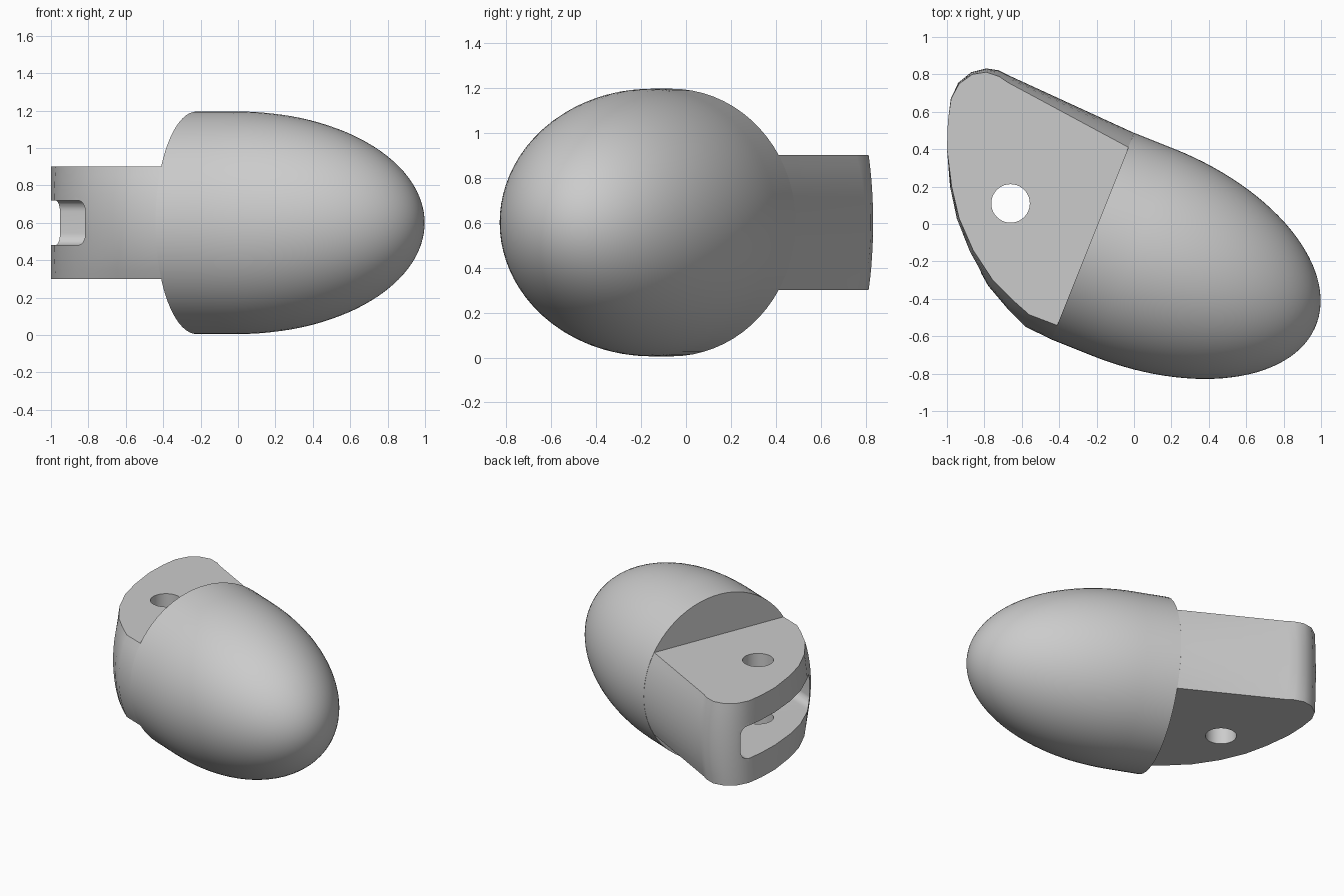
import bpy, bmesh, math
from mathutils import Matrix, Vector

if "Cube" in bpy.data.objects:
    bpy.data.objects.remove(bpy.data.objects["Cube"])

R, ZC = 0.595, 0.6                       # body radius and axis height
ANGLE = math.radians(-21.8)              # body axis direction in plan
FRAME = Matrix.Translation((-0.22, -0.065, ZC)) @ Matrix.Rotation(ANGLE, 4, 'Z')

grey = bpy.data.materials.new("light_grey")
grey.diffuse_color = (0.6, 0.6, 0.6, 1)
grey.use_nodes = True
grey.node_tree.nodes["Principled BSDF"].inputs["Base Color"].default_value = grey.diffuse_color


def make(name, bm):
    bmesh.ops.recalc_face_normals(bm, faces=bm.faces)
    me = bpy.data.meshes.new(name)
    bm.to_mesh(me)
    bm.free()
    ob = bpy.data.objects.new(name, me)
    bpy.context.collection.objects.link(ob)
    me.materials.append(grey)
    return ob


def loft(rings):
    """Skin closed rings of points and cap both ends."""
    bm = bmesh.new()
    rows = [[bm.verts.new(p) for p in ring] for ring in rings]
    n = len(rows[0])
    for a, b in zip(rows, rows[1:]):
        for i in range(n):
            j = (i + 1) % n
            bm.faces.new((a[i], a[j], b[j], b[i]))
    bm.faces.new(rows[0])
    bm.faces.new(rows[-1])
    return bm


def smooth(ob, angle):
    bpy.ops.object.select_all(action='DESELECT')
    ob.select_set(True)
    bpy.context.view_layer.objects.active = ob
    bpy.ops.object.shade_smooth_by_angle(angle=math.radians(angle))


def ring(x, r, n=72):
    return [FRAME @ Vector((x, r * math.cos(2 * math.pi * i / n), r * math.sin(2 * math.pi * i / n)))
            for i in range(n)]


# Rounded tip: short cylinder running into a half ellipsoid
CYL, LEN = 0.235, 1.05
rings = [ring(0, R)]
for k in range(29):
    t = math.pi / 2 * k / 28 * 0.985
    rings.append(ring(CYL + LEN * math.sin(t), R * math.cos(t)))
tip = make("rounded_tip", loft(rings))
smooth(tip, 35)

# Hinge block: plan outline at mid height and at the flat faces, bulging between
mid = [(0, .487), (-.675, .797), (-.725, .822), (-.79, .832), (-.87, .812), (-.94, .755), (-.98, .67),
       (-.995, .55), (-1, .4), (-.985, .2), (-.95, .03), (-.88, -.15), (-.78, -.33), (-.67, -.46),
       (-.58, -.55), (-.441, -.617)]
flat = [(-.03, .41), (-.675, .757), (-.72, .788), (-.79, .812), (-.865, .8), (-.935, .75), (-.978, .67),
        (-.995, .55), (-1, .4), (-.975, .2), (-.935, .03), (-.86, -.14), (-.755, -.3), (-.645, -.41),
        (-.56, -.485), (-.41, -.542)]
H = 0.3
rings = []
for k in range(13):
    dz = -H + 2 * H * k / 12
    t = (R - math.sqrt(R * R - dz * dz)) / (R - math.sqrt(R * R - H * H))
    rings.append([(a[0] + (b[0] - a[0]) * t, a[1] + (b[1] - a[1]) * t, ZC + dz) for a, b in zip(mid, flat)])
hinge = make("hinge_block", loft(rings))

# Cutter for the pin hole
bm = bmesh.new()
bmesh.ops.create_cone(bm, cap_ends=True, segments=40, radius1=0.103, radius2=0.103, depth=1.4,
                      matrix=Matrix.Translation((-0.66, 0.11, ZC)))
hole = make("pin_hole_cutter", bm)

# Cutter for the rounded slot open to the back
c, s = math.cos(ANGLE), math.sin(ANGLE)
to_world = Matrix.Rotation(ANGLE, 4, 'Z')
v0, v1, hz, r = -0.545, 0.323, 0.12, 0.06
section = []
for cv, cz, a0 in ((v1 - r, hz - r, 0), (v0 + r, hz - r, 90), (v0 + r, r - hz, 180), (v1 - r, r - hz, 270)):
    for k in range(7):
        a = math.radians(a0 + 15 * k)
        section.append((cv + r * math.cos(a), cz + r * math.sin(a)))
slot = make("slot_cutter", loft([[to_world @ Vector((u, v, ZC + z)) for v, z in section]
                                 for u in (-1.6, -0.45)]))

for cutter in (slot, hole):
    m = hinge.modifiers.new(cutter.name, 'BOOLEAN')
    m.operation, m.solver, m.object = 'DIFFERENCE', 'EXACT', cutter
    bpy.context.view_layer.objects.active = hinge
    bpy.ops.object.modifier_apply(modifier=m.name)
    bpy.data.objects.remove(cutter)
smooth(hinge, 30)
